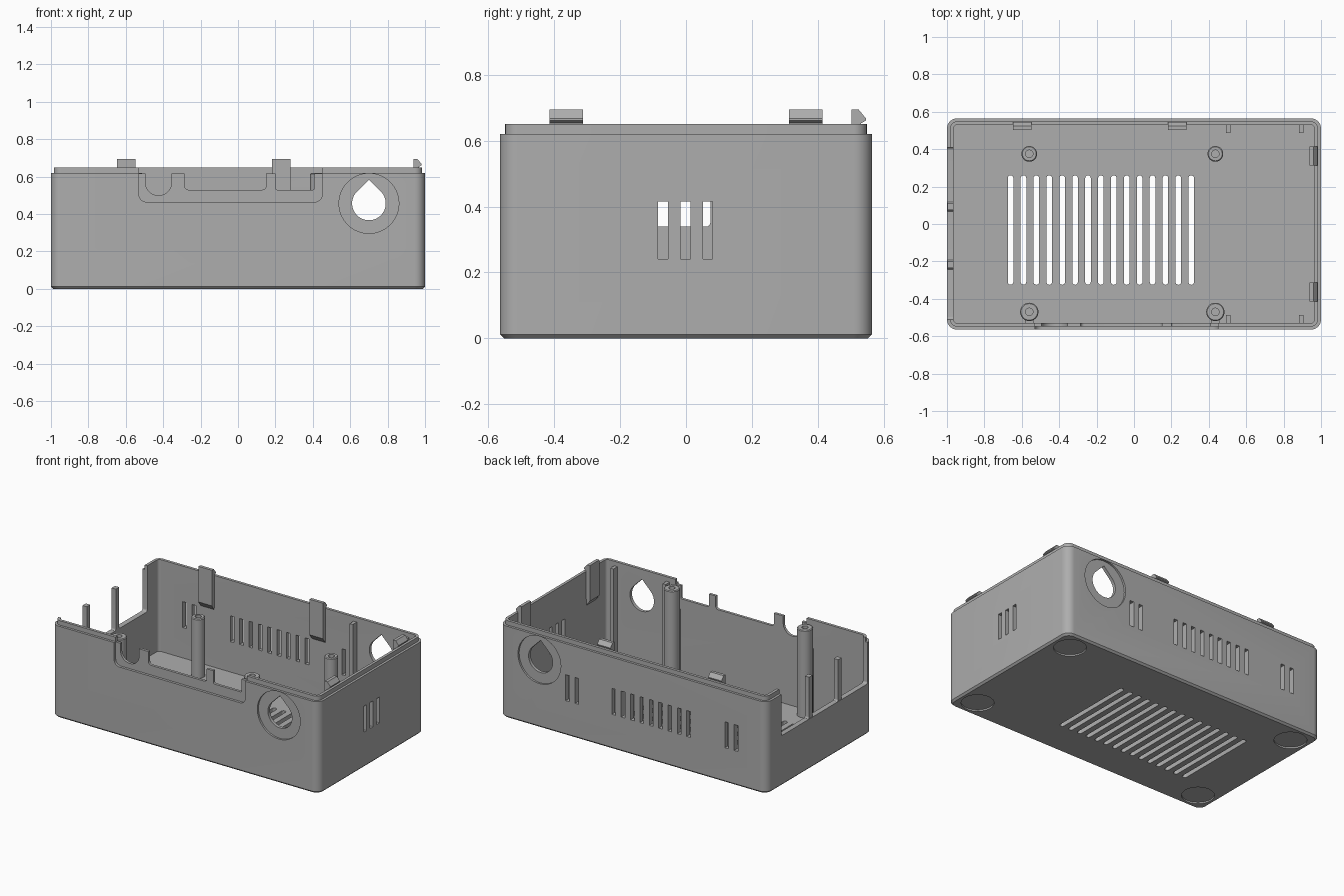
import bpy
import bmesh
from math import sin, cos, pi, radians, sqrt

if "Cube" in bpy.data.objects:
    bpy.data.objects.remove(bpy.data.objects["Cube"], do_unlink=True)

grey = bpy.data.materials.new("matte grey plastic")
grey.use_nodes = True
GREY = (0.42, 0.42, 0.42, 1)
grey.diffuse_color = GREY
grey.node_tree.nodes["Principled BSDF"].inputs["Base Color"].default_value = GREY

HX, HY = 1.0, 0.565          # outer half sizes
WALL, STEP, FLOOR = 0.035, 0.016, 0.03
RIM, TOP = 0.62, 0.65        # shoulder and lip heights


def finish(name, bm):
    bmesh.ops.recalc_face_normals(bm, faces=bm.faces)
    mesh = bpy.data.meshes.new(name)
    bm.to_mesh(mesh)
    bm.free()
    mesh.materials.append(grey)
    ob = bpy.data.objects.new(name, mesh)
    bpy.context.collection.objects.link(ob)
    return ob


def arc(cx, cy, r, a0, a1, n):
    angles = [radians(a0 + (a1 - a0) * i / n) for i in range(n + 1)]
    return [(cx + r * cos(a), cy + r * sin(a)) for a in angles]


def circle(cx, cy, r, n=40):
    return arc(cx, cy, r, 0, 360, n)[:-1]


def rect(x0, x1, y0, y1):
    return [(x0, y0), (x1, y0), (x1, y1), (x0, y1)]


def rounded(hx, hy, r):
    pts = []
    for i, (sx, sy) in enumerate([(1, 1), (-1, 1), (-1, -1), (1, -1)]):
        pts += arc(sx * (hx - r), sy * (hy - r), r, 90 * i, 90 * i + 90, 8)
    return pts


def notch(x0, x1, z0, r, top=0.7):
    """Open-topped cut with rounded lower corners."""
    return ([(x1, top), (x0, top)] + arc(x0 + r, z0 + r, r, 180, 270, 8)
            + arc(x1 - r, z0 + r, r, 270, 360, 8))


def loft(name, sections):
    """Closed solid through (outline, z) sections of equal point count."""
    bm = bmesh.new()
    rings = [[bm.verts.new((x, y, z)) for x, y in pts] for pts, z in sections]
    for a, b in zip(rings, rings[1:]):
        for i in range(len(a)):
            j = (i + 1) % len(a)
            bm.faces.new((a[i], a[j], b[j], b[i]))
    bm.faces.new(rings[0])
    bm.faces.new(rings[-1])
    return finish(name, bm)


def prisms(name, shapes):
    """Outlines extruded along an axis, gathered in one object."""
    place = {"x": lambda a, b, t: (t, a, b), "y": lambda a, b, t: (a, t, b),
             "z": lambda a, b, t: (a, b, t)}
    bm = bmesh.new()
    for pts, axis, lo, hi in shapes:
        a, b = [[bm.verts.new(place[axis](u, v, t)) for u, v in pts] for t in (lo, hi)]
        bm.faces.new(a)
        bm.faces.new(b)
        for i in range(len(pts)):
            j = (i + 1) % len(pts)
            bm.faces.new((a[i], a[j], b[j], b[i]))
    return finish(name, bm)


def cut(target, shapes):
    cutter = prisms("cutter", shapes)
    cutter.hide_render = True
    mod = target.modifiers.new("cut", "BOOLEAN")
    mod.operation = "DIFFERENCE"
    mod.solver = "EXACT"
    mod.object = cutter
    bpy.context.view_layer.objects.active = target
    bpy.ops.object.modifier_apply(modifier=mod.name)
    bpy.data.objects.remove(cutter, do_unlink=True)


# Tray: chamfered base, stepped lip, hollow inside
def outline(inset, r):
    return rounded(HX - inset, HY - inset, r)


case = loft("case_body", [
    (outline(0.012, 0.045), 0), (outline(0, 0.055), 0.012), (outline(0, 0.055), RIM),
    (outline(STEP, 0.04), RIM), (outline(STEP, 0.04), TOP),
    (outline(WALL, 0.02), TOP), (outline(WALL, 0.02), FLOOR)])

# Floor vents with round ends
vents = []
for i in range(15):
    x = -0.66 + 0.069 * i
    vents.append((arc(x, 0.245, 0.015, 0, 180, 8) + arc(x, -0.31, 0.015, 180, 360, 8),
                  "z", -0.1, 0.1))
cut(case, vents)

# Shallow round foot recesses under the floor
cut(case, [(circle(sx * 0.87, sy * 0.435, 0.1), "z", -0.1, 0.01)
           for sx in (-1, 1) for sy in (-1, 1)])

# Wall vents on the back and right
steps = [0.49, 0.42] + [0.145 - 0.07 * i for i in range(9)] + [-0.7, -0.77]
cut(case, [(rect(x - 0.014, x + 0.014, 0.235, 0.41), "y", 0.5, 0.6) for x in steps])
cut(case, [(rect(y - 0.015, y + 0.015, 0.24, 0.415), "x", 0.9, 1.1)
           for y in (-0.07, -0.002, 0.066)])

# Cable holes: round recess with a teardrop opening, front and back
PX, PZ, PR = 0.7, 0.457, 0.09
disc = circle(PX, PZ, 0.16, 64)
tear = arc(PX, PZ, PR, 135, 405, 36) + [(PX, PZ + PR * sqrt(2))]
cut(case, [(disc, "y", -0.7, -HY + 0.013), (disc, "y", HY - 0.013, 0.7)])
cut(case, [(tear, "y", -0.7, 0.7)])

# Front connector panel: outer recess, removed lip, three openings
cut(case, [(notch(-0.53, 0.45, 0.465, 0.04), "y", -0.7, -HY + STEP + 0.001)])
cut(case, [(rect(-0.53, 0.45, RIM - 0.002, 0.7), "y", -0.7, -0.51)])
cut(case, [(notch(-0.495, -0.355, 0.5, 0.069), "y", -0.7, -0.51),
           (notch(-0.285, 0.15, 0.53, 0.02), "y", -0.7, -0.51),
           (notch(0.2, 0.41, 0.53, 0.01), "y", -0.7, -0.51)])

# Left wall opening, with two upright fingers standing in it
cut(case, [(notch(-0.51, 0.41, 0.34, 0.015), "x", -1.1, -0.955)])


def finger(y0, y1):
    f, z = 0.015, 0.338
    return (arc(y1 + f, z + f, f, 270, 180, 6) + [(y1, RIM), (y0, RIM)]
            + arc(y0 - f, z + f, f, 0, -90, 6))


prisms("left_fingers", [(finger(y, y + 0.036), "x", -0.997, -HX + WALL)
                        for y in (-0.236, 0.074)])


# Snap clips: (distance in from the outer face, height)
CLIP = [(0.036, 0.42), (0.062, 0.455), (0.062, 0.695), (0.041, 0.695),
        (0.019, 0.668), (0.019, 0.661), (0.033, 0.653), (0.033, 0.64)]
prisms("back_clips", [([(HY - d, z) for d, z in CLIP], "x", x, x + 0.1)
                      for x in (-0.648, 0.182)])
prisms("right_clips", [([(HX - d, z) for d, z in CLIP], "y", y, y + 0.102)
                       for y in (-0.415, 0.313)])

# Slim stiffening ribs on the front and back walls
prisms("wall_ribs", [(rect(x - 0.012, x + 0.012, min(s * 0.487, s * 0.533),
                           max(s * 0.487, s * 0.533)), "z", FLOOR - 0.01, RIM)
                     for x in (0.505, 0.895) for s in (-1, 1)])

# Screw posts: short at the back, tall at the front with a neck to the wall
for side, x in (("left", -0.56), ("right", 0.435)):
    for end, y, r, h in (("back", 0.375, 0.042, 0.43), ("front", -0.47, 0.049, 0.62)):
        loft(f"{end}_{side}_screw_post", [
            (circle(x, y, r), FLOOR - 0.01), (circle(x, y, r), h - 0.005),
            (circle(x, y, r - 0.005), h), (circle(x, y, 0.02), h),
            (circle(x, y, 0.02), h - 0.2)])
prisms("post_necks", [(rect(x - 0.022, x + 0.022, -0.535, -0.505), "z", FLOOR - 0.01, 0.46)
                      for x in (-0.56, 0.435)])

# Smooth the rounded surfaces, keep edges crisp
for ob in list(bpy.context.scene.objects):
    if ob.type == "MESH":
        bpy.ops.object.select_all(action="DESELECT")
        ob.select_set(True)
        bpy.context.view_layer.objects.active = ob
        bpy.ops.object.shade_smooth_by_angle(angle=radians(30))
